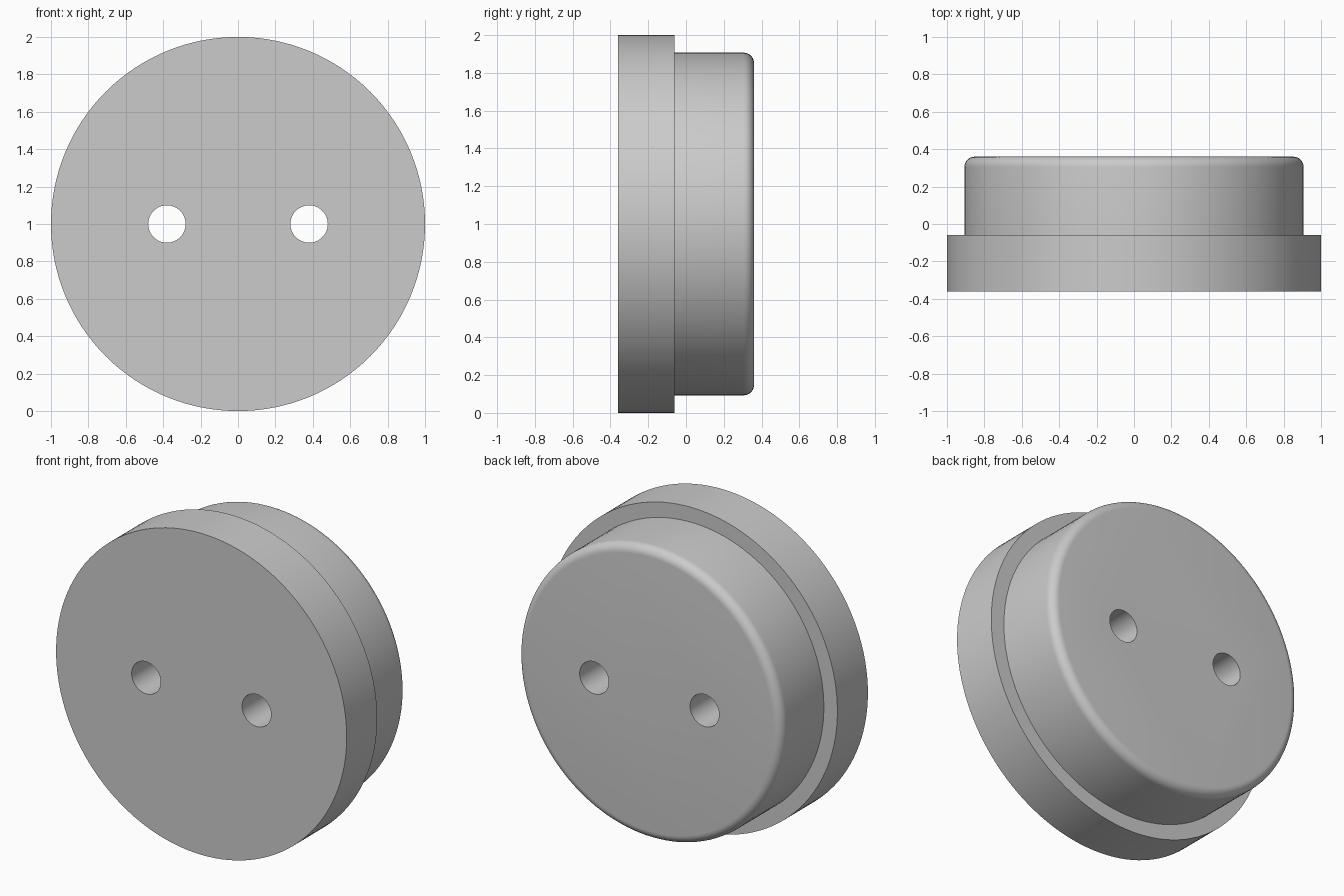
import bpy, bmesh
from math import pi, sin, cos, radians
from mathutils import Matrix, Vector

cube = bpy.data.objects.get("Cube")
if cube:
    bpy.data.objects.remove(cube, do_unlink=True)

# Single plain grey
grey = bpy.data.materials.new("plain_grey")
grey.use_nodes = True
colour = (0.6, 0.6, 0.6, 1)
grey.diffuse_color = colour
grey.node_tree.nodes["Principled BSDF"].inputs["Base Color"].default_value = colour

CENTRE = Vector((0, 0, 1))
FRONT, STEP, BACK = -0.36, -0.06, 0.36
FLANGE_R, PLUG_R, FILLET = 1.0, 0.907, 0.055
HOLE_R, HOLE_X = 0.1, 0.38


def make_object(name, bm):
    mesh = bpy.data.meshes.new(name)
    bm.to_mesh(mesh)
    bm.free()
    mesh.materials.append(grey)
    obj = bpy.data.objects.new(name, mesh)
    bpy.context.collection.objects.link(obj)
    return obj


# Stepped plug: profile (radius, y) turned about the y axis
profile = [(0, FRONT), (FLANGE_R, FRONT), (FLANGE_R, STEP), (PLUG_R, STEP)]
for i in range(9):
    a = i / 8 * pi / 2
    profile.append((PLUG_R - FILLET + FILLET * cos(a), BACK - FILLET + FILLET * sin(a)))
profile.append((0, BACK))

bm = bmesh.new()
verts = [bm.verts.new((r, y, CENTRE.z)) for r, y in profile]
edges = [bm.edges.new(pair) for pair in zip(verts, verts[1:])]
bmesh.ops.spin(bm, geom=verts + edges, cent=CENTRE, axis=(0, 1, 0),
               angle=2 * pi, steps=128, use_merge=True)
bmesh.ops.remove_doubles(bm, verts=bm.verts, dist=1e-4)
# Merge the flat end fans into single discs
flat = [e for e in bm.edges if any((v.co - CENTRE).xz.length < 1e-3 for v in e.verts)]
bmesh.ops.dissolve_edges(bm, edges=flat, use_verts=True)
bmesh.ops.recalc_face_normals(bm, faces=bm.faces)
plug = make_object("stepped_plug", bm)

# Two through holes
bm = bmesh.new()
for side in (-1, 1):
    place = Matrix.Translation((side * HOLE_X, 0, CENTRE.z)) @ Matrix.Rotation(pi / 2, 4, "X")
    bmesh.ops.create_cone(bm, cap_ends=True, segments=48, radius1=HOLE_R,
                          radius2=HOLE_R, depth=1.2, matrix=place)
cutter = make_object("hole_cutter", bm)
cut = plug.modifiers.new("holes", "BOOLEAN")
cut.operation = "DIFFERENCE"
cut.solver = "EXACT"
cut.object = cutter

# Apply the cut, then smooth the round walls
bpy.ops.object.select_all(action="DESELECT")
bpy.context.view_layer.objects.active = plug
plug.select_set(True)
bpy.ops.object.modifier_apply(modifier=cut.name)
bpy.data.objects.remove(cutter, do_unlink=True)
bpy.ops.object.shade_smooth_by_angle(angle=radians(30))
